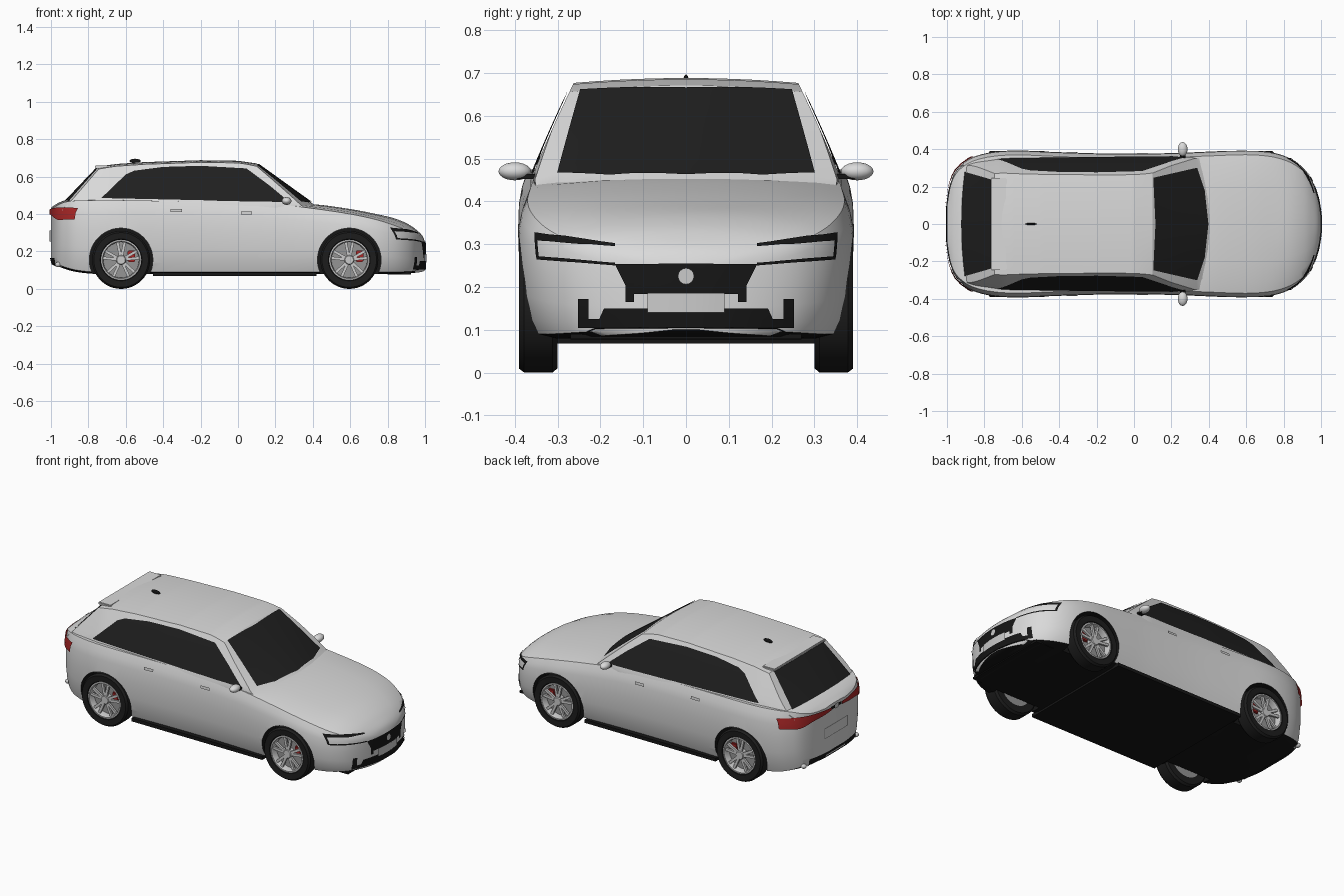
import bpy, bmesh, math
from mathutils import Vector, Matrix
from mathutils.bvhtree import BVHTree

cube = bpy.data.objects.get("Cube")
if cube:
    bpy.data.objects.remove(cube)


def material(name, r, g, b, rough=0.6):
    m = bpy.data.materials.new(name)
    m.use_nodes = True
    m.diffuse_color = (r, g, b, 1)
    node = m.node_tree.nodes["Principled BSDF"]
    node.inputs["Base Color"].default_value = (r, g, b, 1)
    node.inputs["Roughness"].default_value = rough
    return m


WHITE = material("white paint", .7, .7, .7)
BLACK = material("black trim", .008, .008, .008)
GLASS = material("dark glass", .014, .014, .014)
RUBBER = material("tyre rubber", .012, .012, .012)
SILVER = material("silver metal", .6, .6, .6)
STEEL = material("brake steel", .3, .3, .3)
RED = material("red", .4, .02, .02)


def finish(name, bm, *mats, angle=35):
    mesh = bpy.data.meshes.new(name)
    bm.to_mesh(mesh)
    bm.free()
    obj = bpy.data.objects.new(name, mesh)
    bpy.context.collection.objects.link(obj)
    for m in mats:
        mesh.materials.append(m)
    smooth(obj, angle)
    return obj


def smooth(obj, angle=35):
    bpy.ops.object.select_all(action='DESELECT')
    obj.select_set(True)
    bpy.context.view_layer.objects.active = obj
    bpy.ops.object.shade_smooth_by_angle(angle=math.radians(angle))


def loft(rings):
    """Closed skin through half sections that are mirrored across y."""
    bm = bmesh.new()
    rows = []
    for x, half in rings:
        full = half + [(-y, z) for y, z in half[-2:0:-1]]
        rows.append([bm.verts.new((x, y, z)) for y, z in full])
    n = len(rows[0])
    for a, b in zip(rows, rows[1:]):
        for i in range(n):
            j = (i + 1) % n
            bm.faces.new((a[i], a[j], b[j], b[i]))
    bm.faces.new(rows[0])
    bm.faces.new(rows[-1])
    bmesh.ops.recalc_face_normals(bm, faces=bm.faces)
    return bm


def lookup(table, x):
    for (xa, a), (xb, b) in zip(table, table[1:]):
        if x <= xb:
            return a + (b - a) * max(0, (x - xa) / (xb - xa))
    return table[-1][1]


def box(name, lo, hi, mat, bevel=0.0):
    bm = bmesh.new()
    bmesh.ops.create_cube(bm, size=1)
    lo, hi = Vector(lo), Vector(hi)
    for v in bm.verts:
        v.co = (lo + hi) / 2 + v.co * (hi - lo)
    if bevel:
        bmesh.ops.bevel(bm, geom=bm.edges[:], offset=bevel, segments=2, affect='EDGES')
    return finish(name, bm, mat)


def ball(name, centre, size, mat):
    bm = bmesh.new()
    bmesh.ops.create_uvsphere(bm, u_segments=20, v_segments=12, radius=1)
    for v in bm.verts:
        v.co = Vector(centre) + v.co * Vector(size)
    return finish(name, bm, mat)


# Lower body: x, half width, floor, shoulder height, centre height
stations = [
    (-1, .1, .14, .43, .435), (-.985, .2, .13, .435, .445), (-.96, .272, .12, .45, .46),
    (-.92, .32, .105, .465, .475), (-.86, .358, .09, .472, .476), (-.76, .384, .08, .474, .476),
    (-.62, .393, .08, .474, .475), (-.4, .384, .08, .47, .472), (-.1, .376, .08, .464, .466),
    (.2, .379, .08, .452, .455), (.4, .387, .08, .43, .453), (.6, .394, .08, .4, .427),
    (.74, .382, .08, .37, .4), (.84, .348, .08, .338, .376), (.91, .294, .083, .31, .346),
    (.955, .225, .087, .285, .315), (.985, .135, .092, .262, .285), (1, .04, .1, .24, .25)]


def section(W, zb, zs, zt):
    h, c = zs - zb, zt - zs
    return [(0, zb), (.8 * W, zb), (.91 * W, zb + .01), (.955 * W, zb + .15 * h),
            (.99 * W, zb + .35 * h), (W, zb + .6 * h), (.993 * W, zb + .8 * h),
            (.975 * W, zs - .1 * h), (.94 * W, zs), (.8 * W, zs + .4 * c),
            (.5 * W, zs + .8 * c), (.2 * W, zt - .03 * c), (0, zt)]


rings = []
for i in range(len(stations) - 1):
    p = [Vector(stations[min(max(k, 0), len(stations) - 1)]) for k in range(i - 1, i + 3)]
    for t in (0, .25, .5, .75):
        q = p[1] + .5 * t * (p[2] - p[0] + t * (2 * p[0] - 5 * p[1] + 4 * p[2] - p[3]
                             + t * (3 * (p[1] - p[2]) + p[3] - p[0])))
        rings.append((q[0], section(*q[1:])))
rings.append((stations[-1][0], section(*stations[-1][1:])))
body = finish("body_shell", loft(rings), WHITE, BLACK)

# Wheel arches
AXLES = (-.625, .595)
for x in AXLES:
    for s in (-1, 1):
        bm = bmesh.new()
        bmesh.ops.create_cone(bm, cap_ends=True, segments=48, radius1=.17, radius2=.17, depth=.24,
                              matrix=Matrix.Translation((x, s * .4, .155)) @ Matrix.Rotation(math.pi / 2, 4, 'X'))
        for f in bm.faces:
            f.material_index = 1
        cutter = finish("arch_cutter", bm, WHITE, BLACK)
        mod = body.modifiers.new("arch", 'BOOLEAN')
        mod.object, mod.operation, mod.solver = cutter, 'DIFFERENCE', 'EXACT'
        bpy.context.view_layer.objects.active = body
        bpy.ops.object.modifier_apply(modifier="arch")
        bpy.data.objects.remove(cutter)
for f in body.data.polygons:
    if f.normal.z < -.8:
        f.material_index = 1
smooth(body)

# Cabin: roof line, base width and crown
roofline = [(-.94, .45), (-.745, .655), (-.65, .668), (-.5, .678), (-.2, .688), (0, .685), (.1, .671), (.415, .445)]
base_width = [(-.94, .305), (-.85, .338), (-.7, .36), (-.3, .363), (.2, .363), (.35, .352), (.415, .335)]
crown = [(-.94, .03), (-.7, .015), (.05, .015), (.415, .045)]


def side_y(x, z):
    return lookup(base_width, x) - .4 * max(0, z - .45) - .2 * max(0, z - .45) ** 2


def roof_z(x, y):
    return lookup(roofline, x) - lookup(crown, x) * (y / .3) ** 2


rings = []
xs = sorted({round(-.94 + .0271 * i, 4) for i in range(51)} | {x for x, z in roofline})
for x in xs:
    e = lookup(roofline, x)
    for k in range(6):
        e = max(.425, roof_z(x, side_y(x, e)))
    side = [(side_y(x, z), z) for z in (.42 + (e - .42) * k / 5 for k in range(6))]
    w = side[-1][0]
    top = [(w * f, max(.425, roof_z(x, w * f))) for f in (.97, .8, .6, .4, .2, 0)]
    rings.append((x, [(0, .42)] + side + top))
cabin = finish("cabin_shell", loft(rings), WHITE, angle=25)


def tree(obj):
    bm = bmesh.new()
    bm.from_mesh(obj.data)
    return BVHTree.FromBMesh(bm)


BODY, CABIN = tree(body), tree(cabin)


def decal(name, target, axis, s, points, mat, lift=.005, step=.03):
    """Thin plate laid on a surface by projecting an outline along an axis."""
    u, v = [a for a in range(3) if a != axis]
    bm = bmesh.new()
    ring = []
    for a, b in points:
        co = Vector()
        co[u], co[v] = a, b
        ring.append(bm.verts.new(co))
    bm.faces.new(ring)
    for a in (u, v):
        normal = Vector()
        normal[a] = 1
        for k in range(int(-1.1 / step), int(1.1 / step)):
            bmesh.ops.bisect_plane(bm, geom=bm.verts[:] + bm.edges[:] + bm.faces[:],
                                   plane_co=normal * (k + .5) * step, plane_no=normal)
    bmesh.ops.triangulate(bm, faces=bm.faces[:])
    ray = Vector()
    ray[axis] = -s
    missed = []
    for vert in bm.verts:
        hit, normal, _, _ = target.ray_cast(vert.co - 3 * ray, ray)
        if hit is None:
            missed.append(vert)
        else:
            vert.co = hit + normal * lift
    bmesh.ops.delete(bm, geom=missed, context='VERTS')
    bm.normal_update()
    for f in bm.faces:
        if f.normal.dot(ray) > 0:
            f.normal_flip()
    return finish(name, bm, mat)


def both(points):
    """Complete a symmetric outline whose second coordinate is y."""
    return points + [(x, -y) for x, y in reversed(points) if y]


def rect(a, b, c, d):
    return [(a, c), (b, c), (b, d), (a, d)]


# Glass
decal("windscreen", CABIN, 2, 1, both([(.112, 0), (.1, .247), (.335, .3), (.375, .18), (.395, 0)]), GLASS)
decal("rear_window", CABIN, 2, 1, both([(-.75, 0), (-.75, .235), (-.925, .285), (-.925, 0)]), GLASS)
for s, side in ((1, "left"), (-1, "right")):
    decal(side + "_windows", CABIN, 1, s,
          [(-.73, .484), (.275, .462), (.17, .55), (.045, .642), (-.2, .656), (-.4, .65), (-.555, .63), (-.6, .61)], GLASS)
    # Door handles, sills and mirrors
    for x, z in ((-.33, .418), (.045, .405)):
        decal(side + "_door_handle", BODY, 1, s, rect(x - .03, x + .03, z - .008, z + .008), SILVER, .009, .02)
    ball(side + "_mirror", (.26, s * .4, .47), (.026, .038, .021), WHITE)
    box(side + "_mirror_stalk", (.245, s * .37 - .025, .452), (.275, s * .37 + .025, .464), BLACK)
    # Head lamp outlines, lower vents and tail lamps
    lines = {"upper": [(.165, .292), (.165, .299), (.35, .326), (.35, .308)],
             "lower": [(.165, .25), (.165, .256), (.345, .272), (.345, .264)],
             "outer": [(.34, .268), (.346, .268), (.35, .315), (.344, .315)]}
    for part, pts in lines.items():
        decal(side + "_head_lamp_" + part, BODY, 0, 1, [(s * y, z) for y, z in pts], BLACK)
    decal(side + "_vent", BODY, 0, 1, [(s * y, z) for y, z in
          [(.2, .105), (.25, .105), (.25, .172), (.226, .172), (.226, .125), (.2, .125)]], BLACK)
    decal(side + "_grille_hook", BODY, 0, 1, rect(s * .12, s * .14, .165, .21), BLACK)
    decal(side + "_tail_lamp", BODY, 0, -1, [(s * y, z) for y, z in
          [(.05, .405), (.05, .422), (.28, .435), (.352, .432), (.352, .372), (.28, .368), (.2, .39)]], RED, .009)
    ball(side + "_exhaust", (-.962, s * .25, .13), (.016, .016, .014), SILVER)

# Front face
decal("grille", BODY, 0, 1, [(-.165, .253), (.165, .253), (.13, .183), (-.13, .183)], BLACK)
decal("round_badge", BODY, 0, 1, [(.019 * math.cos(a * math.pi / 8), .225 + .019 * math.sin(a * math.pi / 8))
                                  for a in range(16)], SILVER, .009)
decal("lower_intake", BODY, 0, 1, [(-.27, .082), (.27, .082), (.21, .105), (.19, .15), (-.19, .15), (-.21, .105)], BLACK)
decal("front_plate", BODY, 0, 1, rect(-.088, .088, .14, .186), SILVER, .009)
box("front_lip", (.8, -.27, .078), (.925, .27, .09), BLACK)

# Rear face
decal("tail_strip", BODY, 0, -1, rect(-.05, .05, .405, .422), BLACK)
decal("rear_badge", BODY, 0, -1, rect(-.016, .016, .402, .43), SILVER, .009)
decal("rear_plate_frame", BODY, 0, -1, rect(-.11, .11, .25, .315), STEEL, .004)
decal("rear_plate", BODY, 0, -1, rect(-.106, .106, .254, .311), WHITE, .007)
decal("rear_diffuser", BODY, 0, -1, rect(-.22, .22, .12, .165), BLACK)

# Roof and floor parts
box("roof_spoiler", (-.765, -.245, .645), (-.68, .245, .66), WHITE, .004)
ball("roof_antenna", (-.55, 0, .684), (.03, .006, .012), BLACK)
box("floor_and_sills", (-.455, -.368, .068), (.42, .368, .088), BLACK)


def lathe(name, profile, x, s, mat):
    bm = bmesh.new()
    verts = [bm.verts.new((x + r, s * y, .155)) for r, y in profile]
    for a, b in zip(verts, verts[1:]):
        bm.edges.new((a, b))
    bmesh.ops.spin(bm, geom=bm.verts[:] + bm.edges[:], cent=(x, 0, .155), axis=(0, 1, 0),
                   angle=2 * math.pi, steps=48)
    bmesh.ops.remove_doubles(bm, verts=bm.verts[:], dist=.0001)
    bmesh.ops.recalc_face_normals(bm, faces=bm.faces)
    return finish(name, bm, mat)


# Wheels
for x, end in zip(AXLES, ("rear", "front")):
    for s, side in ((1, "left"), (-1, "right")):
        name = side + "_" + end
        lathe(name + "_tyre", [(.104, .3), (.145, .3), (.155, .312), (.155, .378), (.146, .39),
                               (.112, .388), (.104, .37), (.104, .3)], x, s, RUBBER)
        lathe(name + "_rim", [(.104, .32), (.108, .385), (.1, .386), (.095, .375), (.095, .32)], x, s, SILVER)
        lathe(name + "_brake_disc", [(0, .302), (.104, .302), (.104, .345), (0, .345)], x, s, STEEL)
        lathe(name + "_hub", [(0, .382), (.022, .382), (.027, .376), (.027, .34)], x, s, SILVER)
        bm = bmesh.new()
        for k in range(10):
            turn = Matrix.Rotation(math.tau * (k // 2) / 5 + (.2 if k % 2 else -.2), 4, 'Y')
            bmesh.ops.create_cube(bm, size=1, matrix=Matrix.Translation((x, s * .372, .155)) @ turn
                                  @ Matrix.Translation((0, 0, .06)) @ Matrix.Diagonal((.015, .012, .08, 1)))
        finish(name + "_spokes", bm, SILVER)
        box(name + "_caliper", (x + .035, s * .352 - .008, .145), (x + .075, s * .352 + .008, .205), RED, .004)
